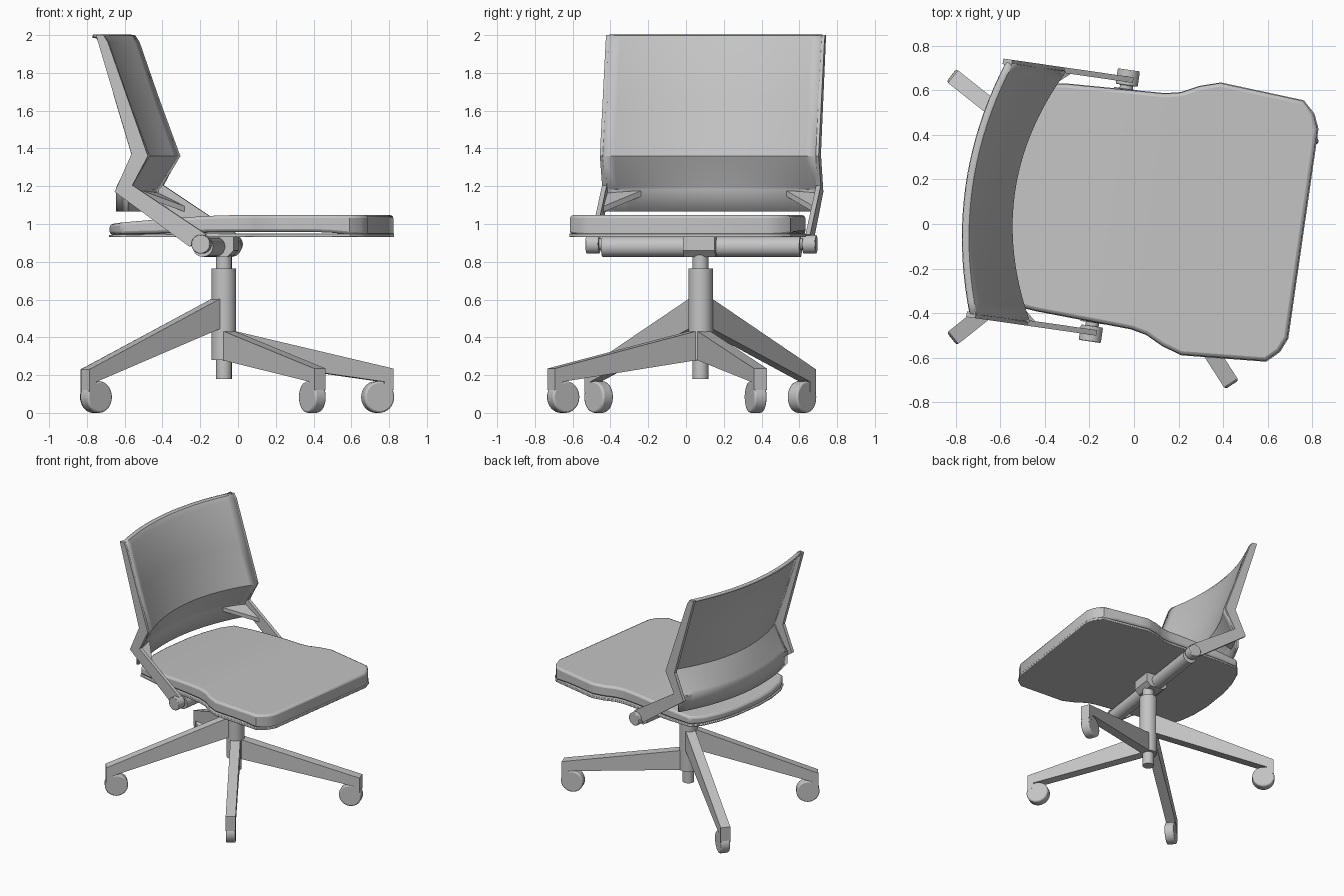
import bpy, bmesh, math
from mathutils import Matrix, Vector

cube = bpy.data.objects.get("Cube")
if cube:
    bpy.data.objects.remove(cube)

grey = bpy.data.materials.new("plain grey")
grey.use_nodes = True
GREY = (0.55, 0.55, 0.55, 1)
grey.diffuse_color = GREY
grey.node_tree.nodes["Principled BSDF"].inputs["Base Color"].default_value = GREY

# Chair frame: local x is forward, local y is sideways, origin on the column
CENTRE = Matrix.Translation((-0.075, 0.077, 0))
TURN = math.radians(-8.2)
CHAIR = CENTRE @ Matrix.Rotation(TURN, 4, "Z")


def finish(name, bm, matrix=CHAIR, bevel=0, smooth=True):
    bmesh.ops.recalc_face_normals(bm, faces=bm.faces)
    bm.transform(matrix)
    mesh = bpy.data.meshes.new(name)
    bm.to_mesh(mesh)
    bm.free()
    mesh.materials.append(grey)
    ob = bpy.data.objects.new(name, mesh)
    bpy.context.collection.objects.link(ob)
    if bevel:
        mod = ob.modifiers.new("Bevel", "BEVEL")
        mod.width, mod.segments = bevel, 2
        mod.limit_method = "ANGLE"
        mod.angle_limit = math.radians(40)
    if smooth:
        bpy.ops.object.select_all(action="DESELECT")
        ob.select_set(True)
        bpy.context.view_layer.objects.active = ob
        bpy.ops.object.shade_smooth_by_angle(angle=math.radians(35))
    return ob


def extrude(points, offset):
    """Solid from a closed outline of 3D points."""
    bm = bmesh.new()
    face = bm.faces.new([bm.verts.new(p) for p in points])
    new = bmesh.ops.extrude_face_region(bm, geom=[face])["geom"]
    verts = [g for g in new if isinstance(g, bmesh.types.BMVert)]
    bmesh.ops.translate(bm, verts=verts, vec=offset)
    return bm


def side_plate(name, profile, y0, y1, matrix=CHAIR, bevel=0):
    bm = extrude([(x, y0, z) for x, z in profile], (0, y1 - y0, 0))
    return finish(name, bm, matrix, bevel, smooth=False)


def cylinder(name, radius, start, end, matrix=CHAIR, bevel=0):
    a, b = Vector(start), Vector(end)
    bm = bmesh.new()
    bmesh.ops.create_cone(bm, cap_ends=True, segments=32, radius1=radius,
                          radius2=radius, depth=(b - a).length)
    bm.transform(Matrix.Translation((a + b) / 2)
                 @ (b - a).to_track_quat("Z", "Y").to_matrix().to_4x4())
    return finish(name, bm, matrix, bevel)


# Legs and casters
back_leg = [(0.04, 0.61), (0.94, 0.23), (0.94, 0.11), (0.89, 0.11), (0.89, 0.165), (0.04, 0.45)]
front_leg = [(0.04, 0.435), (0.94, 0.235), (0.94, 0.12), (0.89, 0.12), (0.89, 0.165), (0.04, 0.28)]
legs = {"front_left": (19.7, front_leg), "back_left": (141.6, back_leg),
        "back_right": (218.6, back_leg), "front_right": (302.8, front_leg)}
for label, (angle, profile) in legs.items():
    m = CENTRE @ Matrix.Rotation(math.radians(angle), 4, "Z")
    side_plate(label + "_leg", profile, -0.036, 0.036, m)
    cylinder(label + "_caster", 0.084, (0.865, -0.035, 0.084), (0.865, 0.035, 0.084), m, 0.01)

# Column
cylinder("column_sleeve", 0.065, (0, 0, 0.28), (0, 0, 0.765))
cylinder("column_rod", 0.042, (0, 0, 0.18), (0, 0, 0.86))

# Tilt mechanism under the seat
cylinder("tilt_tube", 0.054, (-0.036, -0.53, 0.88), (-0.036, 0.53, 0.88))
cylinder("tilt_axle", 0.03, (-0.036, -0.58, 0.893), (-0.036, 0.58, 0.893))
block = [(-0.11, 0.93), (-0.11, 0.85), (-0.08, 0.825), (0.03, 0.825), (0.065, 0.86), (0.065, 0.93)]
side_plate("tilt_block", block, -0.085, 0.085)
for side, s in (("left", 1), ("right", -1)):
    cylinder(side + "_pivot_knob", 0.05, (-0.036, s * 0.545, 0.893), (-0.036, s * 0.615, 0.893), bevel=0.005)

# Seat outline: left half from back to front, then mirrored
half = [(-0.595, 0.12), (-0.575, 0.27), (-0.535, 0.41), (-0.48, 0.495), (-0.30, 0.515), (0.14, 0.535),
        (0.21, 0.55), (0.29, 0.59), (0.38, 0.618), (0.76, 0.592), (0.815, 0.54), (0.843, 0.475)]
outline = half + [(x, -y) for x, y in reversed(half)]


def slab(name, bottom, top, scale, bevel):
    bm = extrude([(x * scale, y * scale, 0) for x, y in outline], (0, 0, 1))
    for i in range(12):
        bmesh.ops.bisect_plane(bm, geom=bm.verts[:] + bm.edges[:] + bm.faces[:],
                               plane_co=(-0.45 + i * 0.1, 0, 0), plane_no=(1, 0, 0))
    for v in bm.verts:
        v.co.z = top(v.co.x) if v.co.z > 0.5 else bottom(v.co.x)
    return finish(name, bm, bevel=bevel)


def dip(x):
    return max(0, 0.1 - x) ** 1.3


slab("seat_cushion", lambda x: 0.958 - 0.025 * dip(x) - 0.1 * max(0, x - 0.62),
     lambda x: 1.047 - 0.08 * dip(x), 0.995, 0.016)
slab("seat_shell", lambda x: 0.93, lambda x: 0.95 - 0.012 * dip(x), 1.0, 0.004)

# Backrest: curved sheet from (edge x, depth of curve, height) rows
rows = [(-0.585, 0.10, 1.995), (-0.56, 0.10, 1.99), (-0.54, 0.10, 1.96), (-0.435, 0.125, 1.66),
        (-0.322, 0.15, 1.36), (-0.42, 0.13, 1.2), (-0.435, 0.12, 1.185), (-0.435, 0.12, 1.065)]
COLS = 20
bm = bmesh.new()
grid = []
for edge, sag, z in rows:
    ts = [-1 + 2 * i / COLS for i in range(COLS + 1)]
    grid.append([bm.verts.new((edge - sag * (1 - t * t), t * 0.57, z)) for t in ts])
for a, b in zip(grid, grid[1:]):
    for i in range(COLS):
        bm.faces.new((a[i], a[i + 1], b[i + 1], b[i]))
back = finish("backrest", bm)
solid = back.modifiers.new("Solidify", "SOLIDIFY")
solid.thickness, solid.offset = 0.018, 0

# Side frames running from the backrest edge down to the pivots
frame = [(-0.60, 2.0), (-0.41, 1.37), (-0.50, 1.17), (-0.10, 0.88), (-0.01, 0.945),
         (-0.405, 1.205), (-0.322, 1.36), (-0.537, 1.965), (-0.56, 2.0)]
for side, s in (("left", 1), ("right", -1)):
    side_plate(side + "_back_frame", frame, s * 0.56, s * 0.585)
    # Gusset joining the frame to the lower band
    gusset = [(-0.46, s * 0.57, 1.18), (-0.50, s * 0.38, 1.18), (-0.28, s * 0.57, 1.09)]
    finish(side + "_gusset", extrude(gusset, (0, 0, -0.03)), smooth=False)
